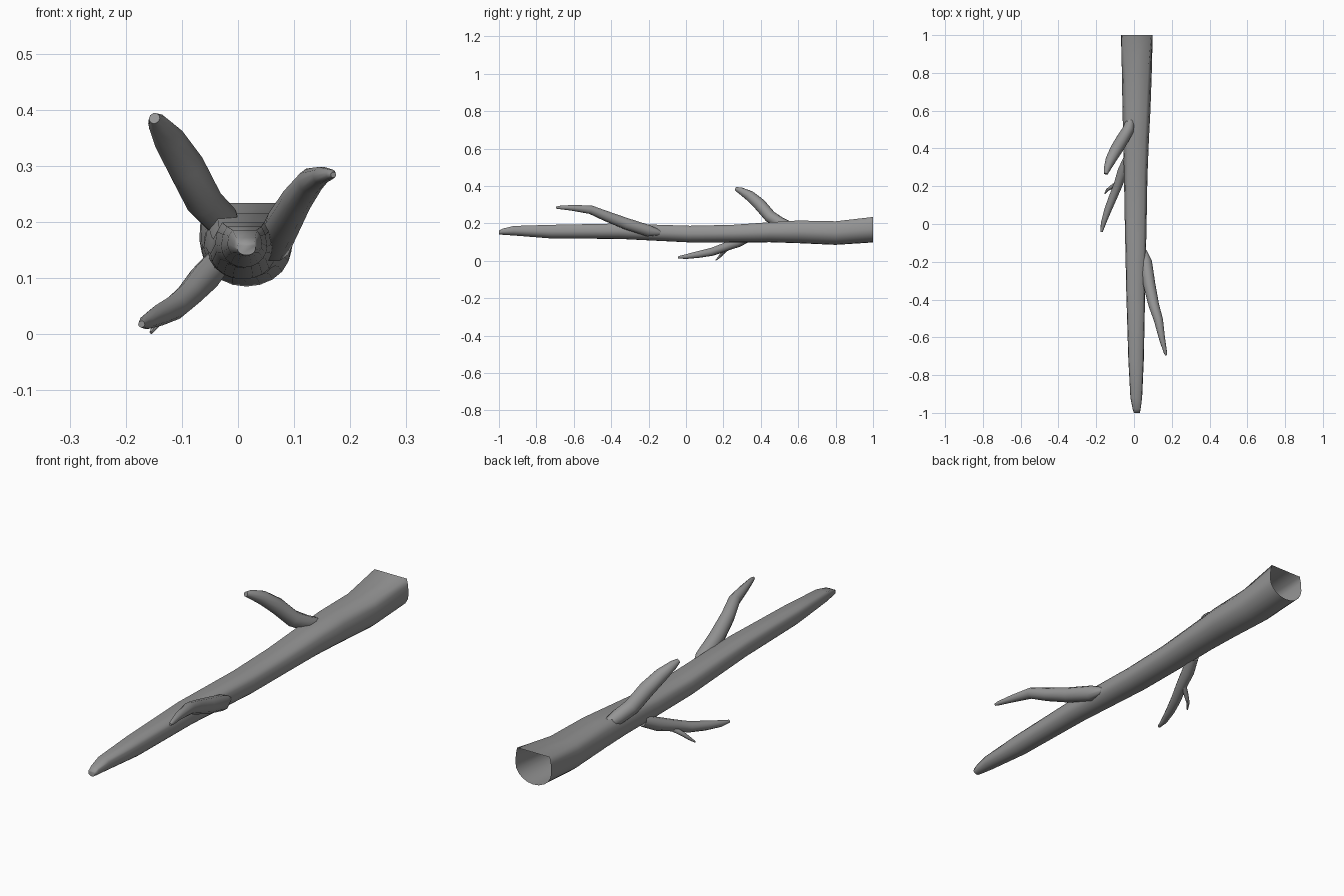
import bpy, bmesh, math
from mathutils import Vector

bark = bpy.data.materials.new("bark")
bark.diffuse_color = (0.3, 0.3, 0.3, 1)


def skin(name, rings, angle=45):
    # Join successive rings of points into a smooth tube, closed at the last ring
    bm = bmesh.new()
    loops = [[bm.verts.new(p) for p in r] for r in rings]
    n = len(loops[0])
    for a, b in zip(loops, loops[1:]):
        for i in range(n):
            j = (i + 1) % n
            bm.faces.new((a[i], a[j], b[j], b[i]))
    bm.faces.new(loops[-1])
    bmesh.ops.recalc_face_normals(bm, faces=bm.faces)
    me = bpy.data.meshes.new(name)
    bm.to_mesh(me)
    bm.free()
    me.materials.append(bark)
    ob = bpy.data.objects.new(name, me)
    bpy.context.collection.objects.link(ob)
    bpy.context.view_layer.objects.active = ob
    ob.select_set(True)
    bpy.ops.object.shade_smooth_by_angle(angle=math.radians(angle))
    ob.select_set(False)
    return ob


def trunk_ring(y, cx, half, bottom, top, corner):
    # Flat top with softened shoulders, rounded underside
    mid = bottom + (top - bottom) * 0.52
    shoulder = half * (0.3 * corner + 0.7)
    high = mid + 0.6 * (top - mid)
    pts = [(cx - half * corner, y, top), (cx - shoulder, y, high)]
    for k in range(11):
        a = math.pi + math.pi * k / 10
        pts.append((cx + half * math.cos(a), y, mid + (mid - bottom) * math.sin(a)))
    pts += [(cx + shoulder, y, high), (cx + half * corner, y, top)]
    return pts


def branch(name, path, sides=10):
    # Sweep a round section along (x, y, z, radius) points
    pts = [Vector(p[:3]) for p in path]
    rings = []
    for i, p in enumerate(pts):
        d = (pts[min(i + 1, len(pts) - 1)] - pts[max(i - 1, 0)]).normalized()
        u = d.cross(Vector((0, 0, 1))).normalized()
        v = u.cross(d)
        r = path[i][3]
        rings.append([p + r * (math.cos(t) * u + math.sin(t) * v)
                      for t in (math.tau * k / sides for k in range(sides))])
    return skin(name, rings)


# Trunk, open at the thick back end: y, centre x, half width, bottom, top, corner width
stations = [
    (1.0, 0.015, 0.084, 0.098, 0.234, 0.90),
    (0.8, 0.015, 0.079, 0.085, 0.211, 0.75),
    (0.6, 0.013, 0.074, 0.094, 0.215, 0.68),
    (0.45, 0.011, 0.068, 0.099, 0.206, 0.68),
    (0.25, 0.009, 0.062, 0.098, 0.192, 0.7),
    (0.02, 0.009, 0.058, 0.098, 0.187, 0.72),
    (-0.36, 0.009, 0.050, 0.117, 0.199, 0.75),
    (-0.72, 0.011, 0.041, 0.119, 0.192, 0.75),
    (-0.92, 0.012, 0.031, 0.135, 0.186, 0.7),
    (-0.98, 0.014, 0.021, 0.139, 0.172, 0.8),
    (-1.0, 0.015, 0.016, 0.141, 0.162, 0.9),
]
skin("trunk", [trunk_ring(*s) for s in stations], 75)

# Branches
branch("upper_left_branch", [
    (-0.015, 0.56, 0.185, 0.022), (-0.03, 0.50, 0.205, 0.031),
    (-0.06, 0.45, 0.236, 0.033), (-0.093, 0.395, 0.300, 0.033),
    (-0.123, 0.34, 0.348, 0.028), (-0.143, 0.29, 0.376, 0.018),
    (-0.149, 0.265, 0.385, 0.010)])
branch("right_branch", [
    (0.052, -0.14, 0.150, 0.014), (0.063, -0.20, 0.160, 0.032),
    (0.081, -0.32, 0.198, 0.032), (0.105, -0.43, 0.240, 0.028),
    (0.130, -0.51, 0.273, 0.024), (0.149, -0.61, 0.283, 0.016),
    (0.166, -0.68, 0.285, 0.009), (0.170, -0.695, 0.284, 0.005)])
branch("lower_left_branch", [
    (-0.035, 0.34, 0.130, 0.024), (-0.060, 0.28, 0.100, 0.027),
    (-0.087, 0.20, 0.070, 0.023), (-0.112, 0.14, 0.048, 0.022),
    (-0.140, 0.07, 0.034, 0.019), (-0.163, 0.0, 0.022, 0.013),
    (-0.172, -0.042, 0.018, 0.006)])
branch("twig", [
    (-0.085, 0.22, 0.066, 0.012), (-0.120, 0.195, 0.042, 0.010),
    (-0.142, 0.18, 0.022, 0.007), (-0.155, 0.160, 0.003, 0.003)], 8)
